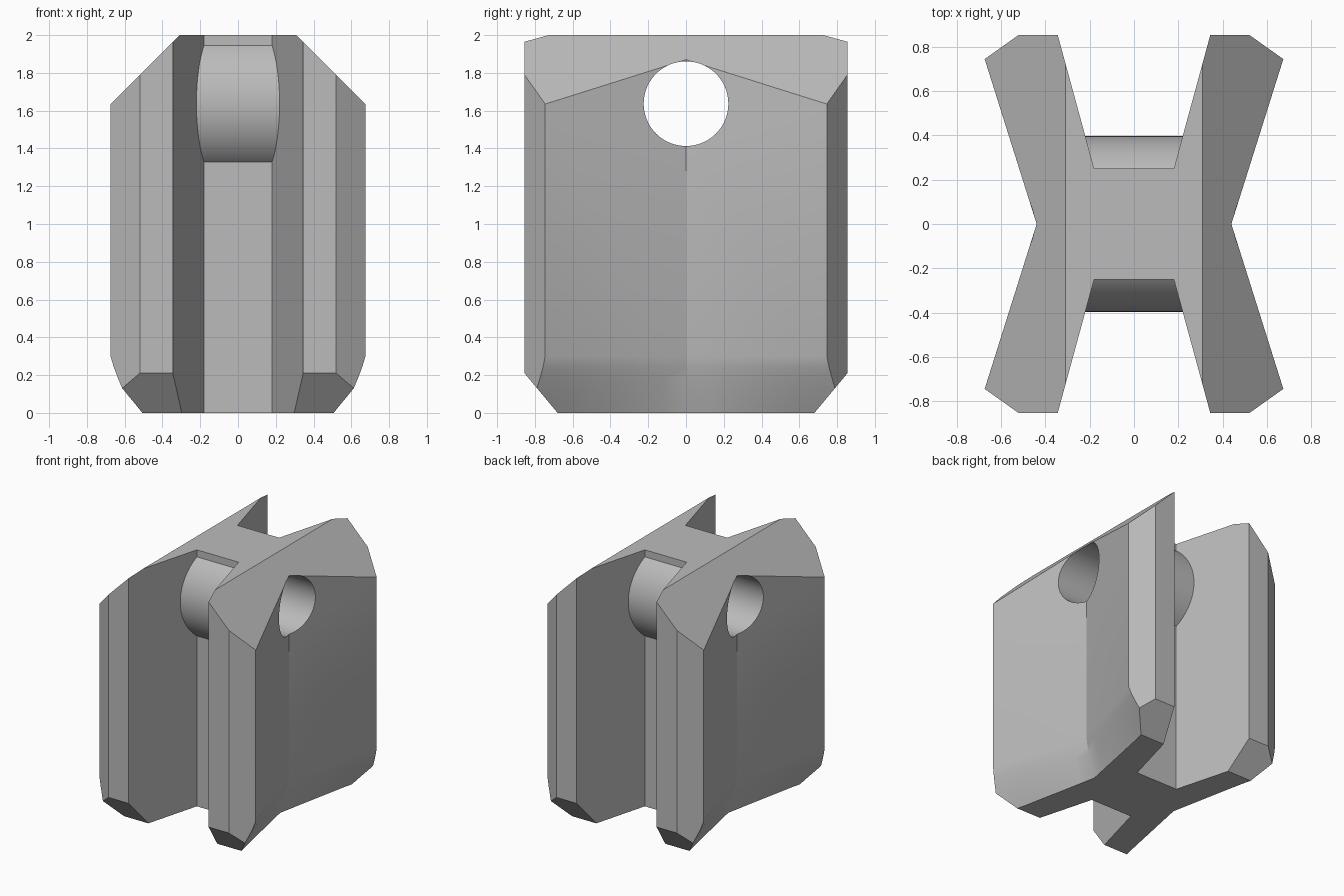
import bpy, bmesh, math
from mathutils import Vector, Matrix

cube = bpy.data.objects.get("Cube")
if cube:
    bpy.data.objects.remove(cube, do_unlink=True)

TOP = 2.0
HUB_Z = 1.637

grey = bpy.data.materials.new("plain grey")
grey.use_nodes = True
grey.diffuse_color = (0.5, 0.5, 0.5, 1)
grey.node_tree.nodes["Principled BSDF"].inputs["Base Color"].default_value = (0.5, 0.5, 0.5, 1)


def finish(bm, name):
    bmesh.ops.recalc_face_normals(bm, faces=bm.faces)
    mesh = bpy.data.meshes.new(name)
    bm.to_mesh(mesh)
    bm.free()
    mesh.materials.append(grey)
    obj = bpy.data.objects.new(name, mesh)
    bpy.context.collection.objects.link(obj)
    return obj


def slice_off(bm, point, normal):
    """Remove everything beyond a plane and cap the cut."""
    bmesh.ops.bisect_plane(bm, geom=bm.verts[:] + bm.edges[:] + bm.faces[:], dist=1e-5,
                           plane_co=Vector(point), plane_no=Vector(normal).normalized(),
                           clear_outer=True)
    bmesh.ops.holes_fill(bm, edges=[e for e in bm.edges if e.is_boundary], sides=0)


def rod(name, radius, half_length):
    """Round bar along x at hub height."""
    bm = bmesh.new()
    turn = Matrix.Translation((0, 0, HUB_Z)) @ Matrix.Rotation(math.pi / 2, 4, 'Y')
    bmesh.ops.create_cone(bm, cap_ends=True, segments=96, radius1=radius, radius2=radius,
                          depth=2 * half_length, matrix=turn)
    return bm if name is None else finish(bm, name)


def outline(z):
    """X-shaped section; the outer flanks tuck in towards the foot."""
    t = max(0.0, 1 - z / 0.3)
    tuck = 0.15 * t ** 1.2
    steps = 8
    ys = [0.95 * i / steps for i in range(-steps, steps + 1)] if z < 0.31 else [-0.95, 0, 0.95]
    ys = [0.95 * i / steps for i in range(-steps, steps + 1)]
    outer = [(0.44 + 0.315 * abs(y) - tuck * min(1, 0.5 + 0.75 * abs(y)), y) for y in ys]
    inner = [(0.371, 0.95), (0.18, 0.25)]
    left = inner + [(-x, y) for x, y in reversed(inner)]
    right_side = [(-x, y) for x, y in reversed(outer)]
    back = [(-x, -y) for x, y in left]
    return [(x, y, z) for x, y in outer + left + right_side + back]


# Body: stacked sections
bm = bmesh.new()
rings = [[bm.verts.new(p) for p in outline(z)] for z in (0, 0.04, 0.08, 0.13, 0.18, 0.24, 0.3, TOP)]
for low, high in zip(rings, rings[1:]):
    n = len(low)
    for i in range(n):
        j = (i + 1) % n
        bm.faces.new((low[i], low[j], high[j], high[i]))
bm.faces.new(rings[0])
bm.faces.new(rings[-1])
bmesh.ops.recalc_face_normals(bm, faces=bm.faces)

# Arm ends, corner bevels, foot bevels and sloped shoulders
for s in (-1, 1):
    slice_off(bm, (0, s * 0.855, 0), (0, s, 0))
    slice_off(bm, (0, s * 0.68, 0), (0, s * 0.21, -0.175))
    slice_off(bm, (s * 0.31, 0, TOP), (s, 0, 1))
    for q in (-1, 1):
        slice_off(bm, (s * 0.52, q * 0.855, 0), (s * 0.11, q * 0.155, 0))
bmesh.ops.dissolve_limit(bm, angle_limit=0.001, verts=bm.verts[:], edges=bm.edges[:])
body = finish(bm, "clamp_body")

# Hub between the arms, and the bore through it
hub_bm = rod(None, 0.397, 0.3)
slice_off(hub_bm, (0, 0, TOP - 0.01), (0, 0, 1))
hub = finish(hub_bm, "hub")
bore = rod("bore_cutter", 0.224, 1.0)

bpy.context.view_layer.objects.active = body
for tool, mode in ((hub, 'UNION'), (bore, 'DIFFERENCE')):
    tool.hide_render = True
    mod = body.modifiers.new(tool.name, 'BOOLEAN')
    mod.object, mod.operation, mod.solver = tool, mode, 'EXACT'
    bpy.ops.object.modifier_apply(modifier=mod.name)
    bpy.data.objects.remove(tool, do_unlink=True)

bpy.ops.object.select_all(action='DESELECT')
body.select_set(True)
bpy.ops.object.shade_smooth_by_angle(angle=math.radians(30))
